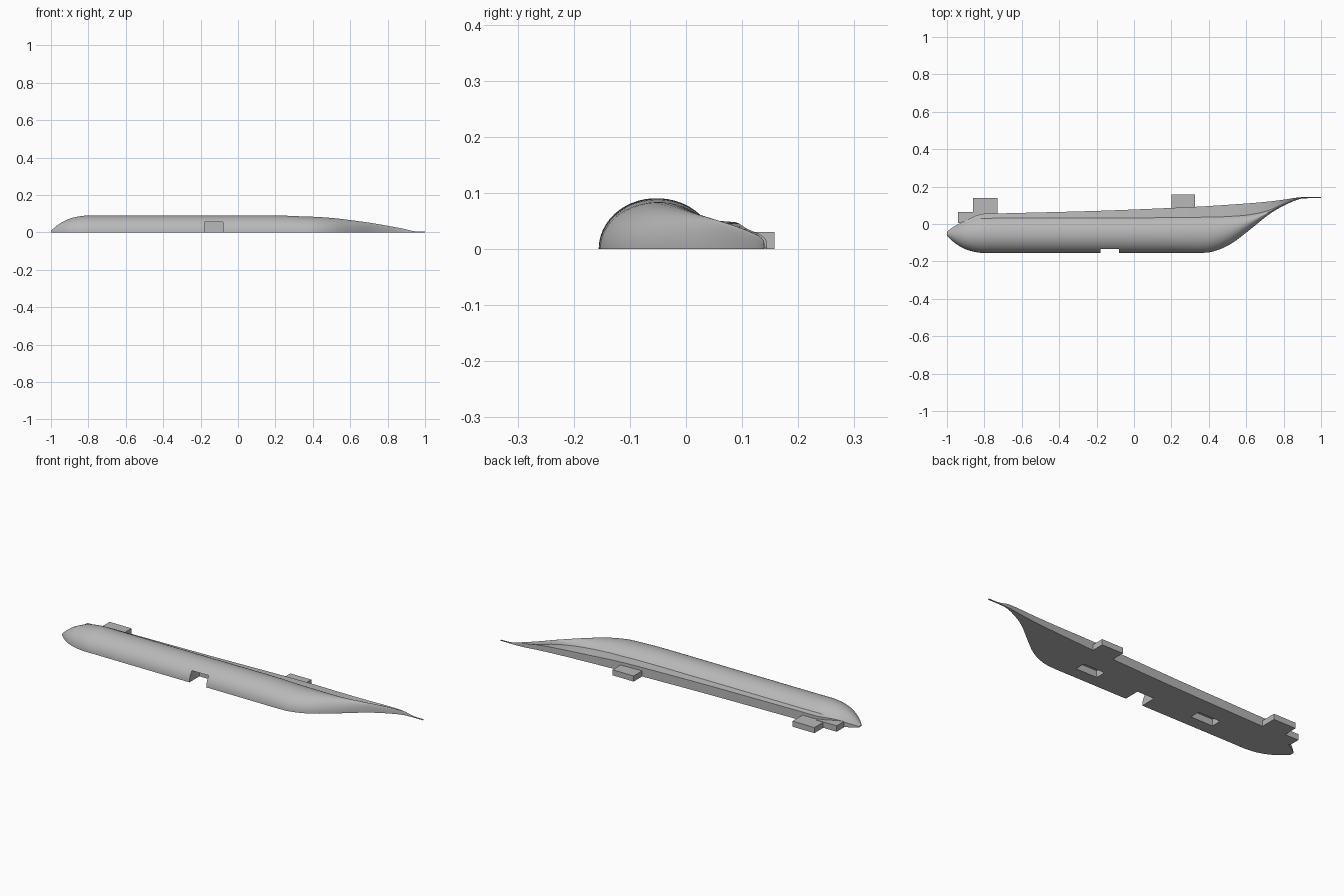
import bpy, bmesh, math

cube = bpy.data.objects.get("Cube")
if cube:
    bpy.data.objects.remove(cube, do_unlink=True)

grey = bpy.data.materials.new("plain_grey")
grey.use_nodes = True
COLOUR = (0.48, 0.48, 0.48, 1)
grey.diffuse_color = COLOUR
grey.node_tree.nodes["Principled BSDF"].inputs["Base Color"].default_value = COLOUR


def add_object(name, bm):
    bmesh.ops.recalc_face_normals(bm, faces=bm.faces)
    mesh = bpy.data.meshes.new(name)
    bm.to_mesh(mesh)
    bm.free()
    mesh.materials.append(grey)
    obj = bpy.data.objects.new(name, mesh)
    bpy.context.collection.objects.link(obj)
    return obj


def add_box(name, xs, ys, zs):
    bm = bmesh.new()
    bmesh.ops.create_cube(bm, size=1)
    for v in bm.verts:
        for axis, (low, high) in enumerate((xs, ys, zs)):
            v.co[axis] = high if v.co[axis] > 0 else low
    return add_object(name, bm)


def smooth_rows(rows, steps):
    """Catmull-Rom interpolation between stations."""
    result = []
    last = len(rows) - 1
    for i in range(last):
        a, b, c, d = (rows[max(0, min(last, i + k))] for k in (-1, 0, 1, 2))
        for s in range(steps):
            t = s / steps
            result.append([
                q + t * (r - p) / 2 + t * t * (p - 2.5 * q + 2 * r - w / 2)
                + t ** 3 * (3 * (q - r) + w - p) / 2
                for p, q, r, w in zip(a, b, c, d)])
    return result + [rows[last]]


# Stations: x, front edge, crease, back edge, dome height, back wall height
STATIONS = [
    (-1, -.063, -.045, -.04, .008, .004),
    (-.96, -.1, -.02, -.012, .042, .02),
    (-.9, -.135, .01, .018, .073, .038),
    (-.82, -.154, .028, .052, .089, .046),
    (-.7, -.155, .031, .057, .09, .047),
    (-.2, -.155, .032, .07, .09, .048),
    (.2, -.155, .034, .086, .09, .048),
    (.35, -.155, .036, .093, .085, .046),
    (.43, -.145, .037, .098, .082, .043),
    (.52, -.105, .041, .104, .075, .039),
    (.62, -.03, .05, .111, .063, .035),
    (.72, .05, .073, .12, .049, .031),
    (.8, .098, .108, .13, .035, .027),
    (.88, .132, .136, .142, .02, .018),
    (.94, .138, .14, .144, .006, .005),
    (1, .138, .14, .144, .004, .004),
]
ARC_STEPS = 20
CREASE = math.radians(35)


def section(x, front, crease, back, height, wall):
    """Flat-bottomed dome that meets a sloping flange at a crease."""
    radius = (crease - front) / (1 + math.cos(CREASE))
    points = [(x, front, 0)]
    for i in range(1, ARC_STEPS + 1):
        angle = math.pi + (CREASE - math.pi) * i / ARC_STEPS
        points.append((x, front + radius * (1 + math.cos(angle)), height * math.sin(angle)))
    return points + [(x, back, wall), (x, back, 0)]


# Lofted hull
bm = bmesh.new()
rings = [[bm.verts.new(p) for p in section(*row)] for row in smooth_rows(STATIONS, 4)]
count = len(rings[0])
for r0, r1 in zip(rings, rings[1:]):
    for i in range(count):
        j = (i + 1) % count
        bm.faces.new((r0[i], r0[j], r1[j], r1[i]))
bm.faces.new(rings[0])
bm.faces.new(rings[-1])
hull = add_object("hull_half", bm)

# Front notch and underside slots
CUTS = {
    "notch_cutter": ((-.18, -.08), (-.3, -.07), (-.1, .055)),
    "left_slot_cutter": ((.15, .275), (-.09, -.035), (-.1, .035)),
    "right_slot_cutter": ((-.55, -.42), (-.09, -.035), (-.1, .035)),
}
for name, size in CUTS.items():
    cutter = add_box(name, *size)
    cutter.hide_render = True
    cutter.hide_viewport = True
    cutter.display_type = 'WIRE'
    mod = hull.modifiers.new(name, 'BOOLEAN')
    mod.operation = 'DIFFERENCE'
    mod.solver = 'EXACT'
    mod.object = cutter

# Bake the cuts, then remove the cutters
depsgraph = bpy.context.evaluated_depsgraph_get()
cut_mesh = bpy.data.meshes.new_from_object(hull.evaluated_get(depsgraph))
hull.modifiers.clear()
hull.data = cut_mesh
for name in CUTS:
    bpy.data.objects.remove(bpy.data.objects[name], do_unlink=True)

bpy.ops.object.select_all(action='DESELECT')
hull.select_set(True)
bpy.context.view_layer.objects.active = hull
bpy.ops.object.shade_smooth_by_angle(angle=math.radians(25))

# Tabs along the back edge
add_box("left_tab", (.2, .325), (.04, .158), (0, .03))
add_box("right_tab", (-.86, -.73), (.03, .14), (0, .03))
add_box("end_block", (-.94, -.82), (.005, .065), (0, .032))
